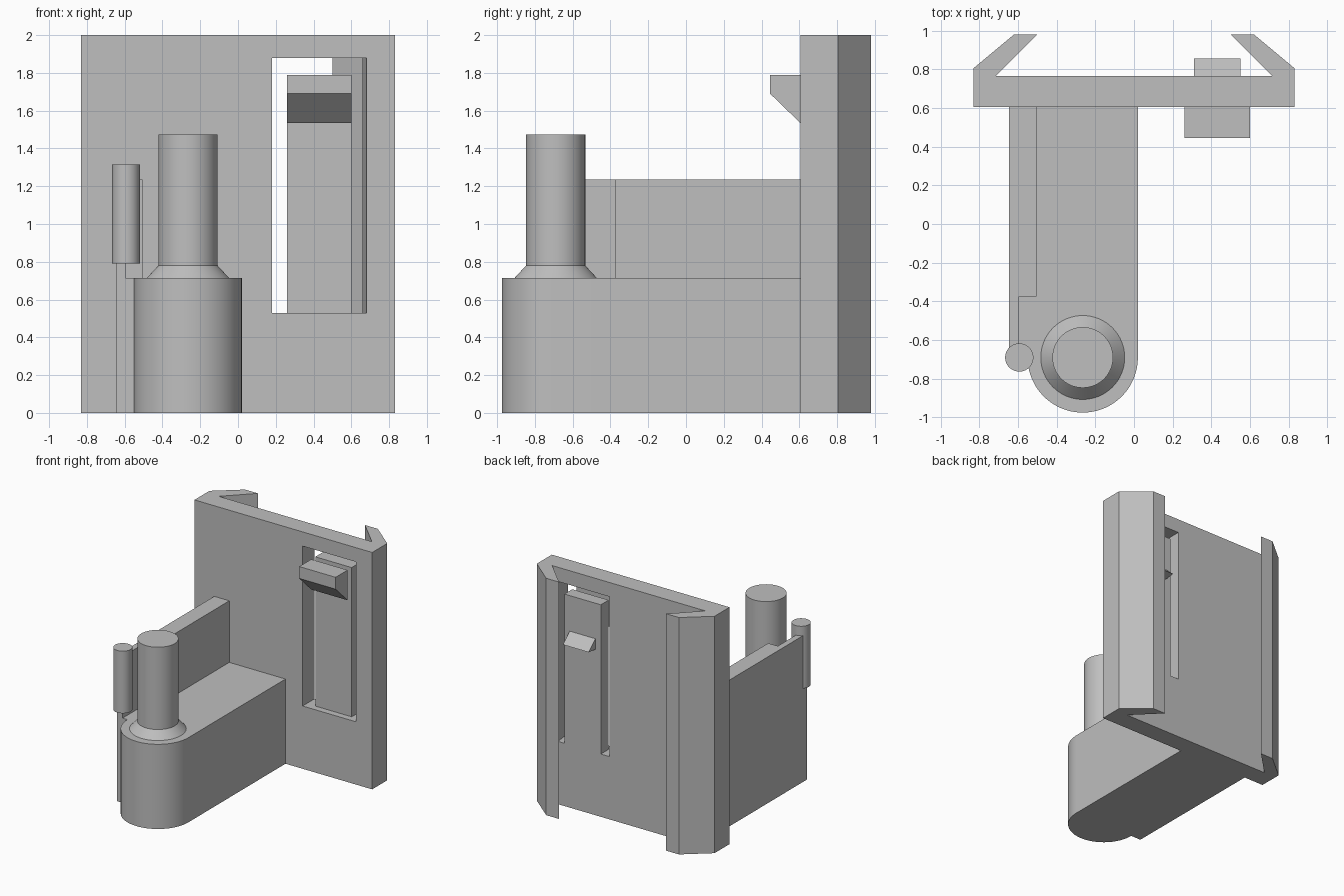
import bpy, bmesh, math

cube = bpy.data.objects.get("Cube")
if cube:
    bpy.data.objects.remove(cube, do_unlink=True)

grey = bpy.data.materials.new("plain grey")
grey.use_nodes = True
COLOUR = (0.52, 0.52, 0.52, 1)
grey.diffuse_color = COLOUR
grey.node_tree.nodes["Principled BSDF"].inputs["Base Color"].default_value = COLOUR


def prism(name, profile, start, end, axis="z"):
    """Extrude a closed profile: (x, y) along z, or (y, z) along x."""
    place = (lambda a, b, t: (a, b, t)) if axis == "z" else (lambda a, b, t: (t, a, b))
    bm = bmesh.new()
    rings = [[bm.verts.new(place(a, b, t)) for a, b in profile] for t in (start, end)]
    bm.faces.new(rings[0])
    bm.faces.new(rings[1])
    for i in range(len(profile)):
        j = (i + 1) % len(profile)
        bm.faces.new((rings[0][i], rings[0][j], rings[1][j], rings[1][i]))
    bmesh.ops.recalc_face_normals(bm, faces=bm.faces[:])
    mesh = bpy.data.meshes.new(name)
    bm.to_mesh(mesh)
    bm.free()
    mesh.materials.append(grey)
    obj = bpy.data.objects.new(name, mesh)
    bpy.context.collection.objects.link(obj)
    return obj


def box(name, x0, x1, y0, y1, z0, z1):
    return prism(name, [(x0, y0), (x1, y0), (x1, y1), (x0, y1)], z0, z1)


def smooth(obj):
    bpy.ops.object.select_all(action="DESELECT")
    obj.select_set(True)
    bpy.context.view_layer.objects.active = obj
    bpy.ops.object.shade_smooth_by_angle(angle=math.radians(30))


def round_part(name, x, y, z0, z1, r0, r1):
    bpy.ops.mesh.primitive_cone_add(vertices=64, radius1=r0, radius2=r1, depth=z1 - z0,
                                    location=(x, y, (z0 + z1) / 2))
    obj = bpy.context.object
    obj.name = name
    obj.data.materials.append(grey)
    smooth(obj)


FRONT, BACK = 0.605, 0.765

# Back plate with hooked side rails, one continuous profile
half = [(0.83, FRONT), (0.83, 0.805), (0.62, 0.98), (0.50, 0.98), (0.715, BACK)]
plate = prism("back_plate", half + [(-x, y) for x, y in reversed(half)], 0, 2)

# Window cut through the plate, its outer wall slightly tapered
cutter = prism("window_cutter",
               [(0.18, 0.505), (0.6925, 0.505), (0.655, 0.805), (0.18, 0.805)], 0.53, 1.88)
cutter.hide_render = True
cut = plate.modifiers.new("window", "BOOLEAN")
cut.object = cutter
cut.solver = "EXACT"
bpy.context.view_layer.objects.active = plate
bpy.ops.object.modifier_apply(modifier=cut.name)
bpy.data.objects.remove(cutter, do_unlink=True)

# Spring tongue with front catch and rear release nub
box("latch_tongue", 0.26, 0.60, 0.66, BACK, 0.53, 1.79)
prism("latch_catch", [(0.445, 1.79), (FRONT, 1.79), (FRONT, 1.535), (0.445, 1.69)],
      0.26, 0.60, "x")
prism("release_nub", [(BACK, 1.49), (0.855, 1.41), (BACK, 1.40)], 0.31, 0.55, "x")

# Arm with a rounded nose
CX, CY, R = -0.265, -0.69, 0.285
nose = [(CX + R * math.cos(a), CY + R * math.sin(a))
        for a in (math.pi + math.pi * i / 40 for i in range(41))]
arm = prism("arm", nose + [(CX + R, FRONT), (-0.645, FRONT), (-0.645, CY)], 0, 0.715)
smooth(arm)

# Stepped side wall on the arm
prism("side_wall", [(-0.645, CY), (-0.595, CY), (-0.595, -0.375), (-0.505, -0.375),
                    (-0.505, FRONT), (-0.645, FRONT)], 0.715, 1.235)

# Main post on its collar, and the small pin
round_part("post_collar", CX, CY, 0.715, 0.78, 0.217, 0.157)
round_part("main_post", CX, CY, 0.78, 1.475, 0.157, 0.157)
round_part("small_pin", -0.593, CY, 0.79, 1.315, 0.073, 0.073)
